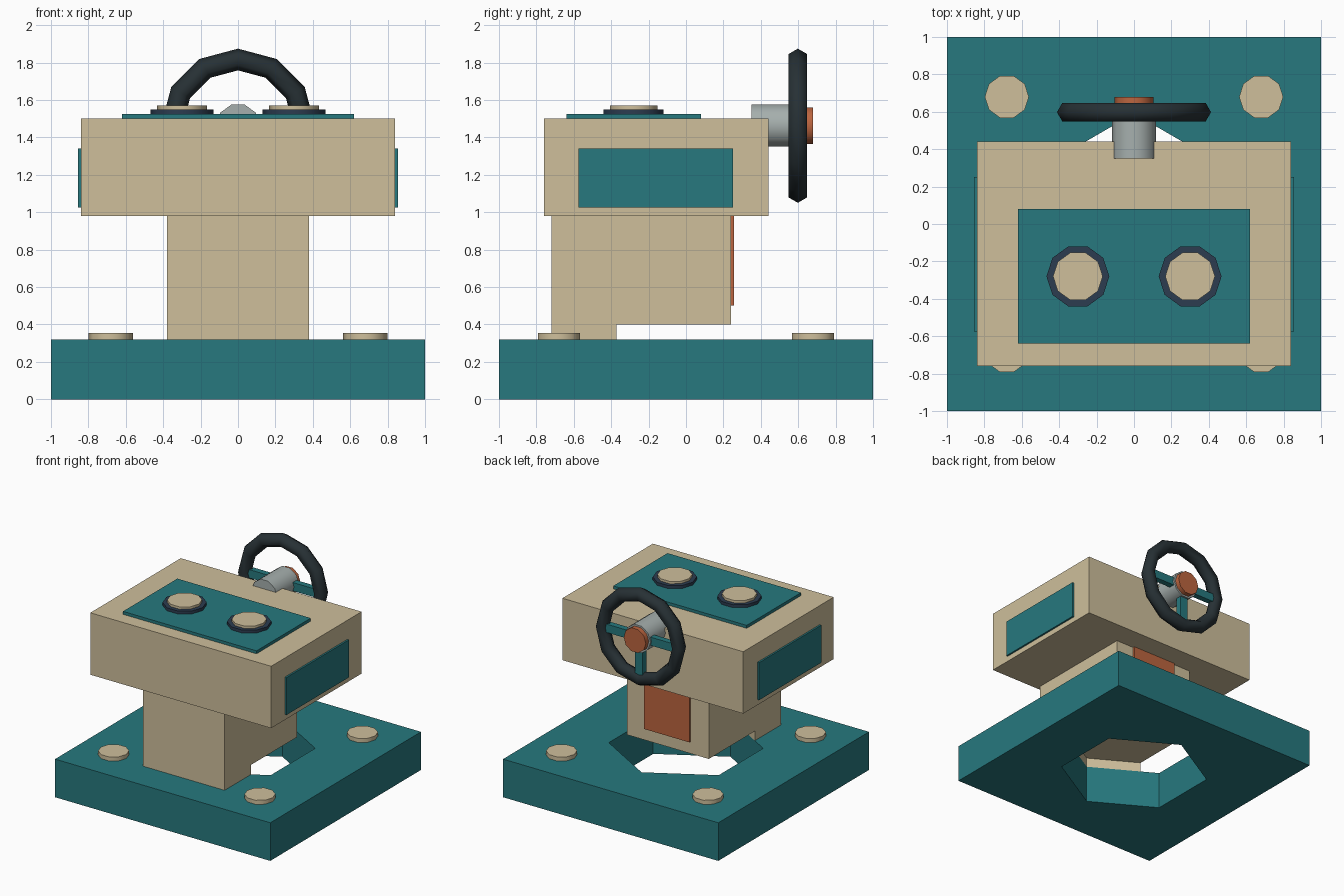
import bpy, bmesh, math

if "Cube" in bpy.data.objects:
    bpy.data.objects.remove(bpy.data.objects["Cube"])


def material(name, rgb):
    m = bpy.data.materials.new(name)
    m.diffuse_color = (*rgb, 1)
    m.use_nodes = True
    m.node_tree.nodes["Principled BSDF"].inputs["Base Color"].default_value = m.diffuse_color
    return m


TEAL = material("teal", (0.02, 0.19, 0.21))
BEIGE = material("beige", (0.62, 0.52, 0.33))
ORANGE = material("orange", (0.50, 0.13, 0.05))
NAVY = material("navy", (0.025, 0.045, 0.08))
RUBBER = material("rubber", (0.02, 0.03, 0.035))
STEEL = material("steel", (0.38, 0.43, 0.42))


def add_mesh(name, bm, mat):
    bmesh.ops.recalc_face_normals(bm, faces=bm.faces)
    me = bpy.data.meshes.new(name)
    bm.to_mesh(me)
    bm.free()
    ob = bpy.data.objects.new(name, me)
    bpy.context.collection.objects.link(ob)
    if mat:
        me.materials.append(mat)
    return ob


def select(ob):
    bpy.ops.object.select_all(action='DESELECT')
    ob.select_set(True)
    bpy.context.view_layer.objects.active = ob


def box(name, x, y, z, mat):
    """Box from (min, max) ranges."""
    bm = bmesh.new()
    bmesh.ops.create_cube(bm, size=1)
    for v in bm.verts:
        v.co = [(r[0] + r[1]) / 2 + c * (r[1] - r[0]) for c, r in zip(v.co, (x, y, z))]
    return add_mesh(name, bm, mat)


def prism(name, n, r, centre, span, mat, start=0.0, along_y=False, smooth=True):
    """Regular n-sided prism along z (or y) over the given span."""
    bm = bmesh.new()
    rings = []
    for s in span:
        ring = []
        for i in range(n):
            a = start + 2 * math.pi * i / n
            u, w = centre[0] + r * math.cos(a), centre[1] + r * math.sin(a)
            ring.append(bm.verts.new((u, s, w) if along_y else (u, w, s)))
        rings.append(ring)
        bm.faces.new(ring)
    for i in range(n):
        j = (i + 1) % n
        bm.faces.new((rings[0][i], rings[0][j], rings[1][j], rings[1][i]))
    ob = add_mesh(name, bm, mat)
    if smooth:
        select(ob)
        bpy.ops.object.shade_smooth_by_angle(angle=math.radians(40))
    return ob


# Base plate and column, both cut by one hexagonal well
base = box("base_plate", (-1, 1), (-1, 1), (0, 0.32), TEAL)
column = box("column", (-0.38, 0.38), (-0.72, 0.24), (0.32, 0.98), BEIGE)
cutter = prism("well_cutter", 6, 0.59, (0, 0), (-0.1, 0.4), None,
               start=math.pi / 2, smooth=False)
cutter.hide_render = True
for ob in (base, column):
    mod = ob.modifiers.new("well", 'BOOLEAN')
    mod.operation = 'DIFFERENCE'
    mod.solver = 'EXACT'
    mod.object = cutter
    select(ob)
    bpy.ops.object.modifier_apply(modifier=mod.name)
bpy.data.objects.remove(cutter)

# Corner studs
for sx in (-1, 1):
    for sy in (-1, 1):
        prism("corner_stud", 10, 0.118, (0.68 * sx, 0.68 * sy), (0.31, 0.354), BEIGE)

# Head block with its panels
box("head", (-0.84, 0.84), (-0.76, 0.44), (0.98, 1.5), BEIGE)
box("top_panel", (-0.62, 0.62), (-0.64, 0.08), (1.49, 1.525), TEAL)
box("back_panel", (-0.21, 0.21), (0.23, 0.256), (0.5, 0.98), ORANGE)
for s in (-1, 1):
    side = sorted((0.83 * s, 0.855 * s))
    box("side_panel", side, (-0.575, 0.25), (1.025, 1.34), TEAL)
    # Top buttons
    prism("button_rim", 10, 0.168, (0.3 * s, -0.28), (1.515, 1.55), NAVY)
    prism("button", 10, 0.133, (0.3 * s, -0.28), (1.54, 1.57), BEIGE)

# Wheel hub and cap
WZ = 1.4625
prism("wheel_hub", 10, 0.118, (0, WZ), (0.35, 0.64), STEEL, along_y=True)
prism("hub_cap", 10, 0.103, (0, WZ), (0.63, 0.68), ORANGE, along_y=True)

# Wheel rim
bpy.ops.mesh.primitive_torus_add(major_segments=12, minor_segments=6,
                                 major_radius=0.354, minor_radius=0.058,
                                 location=(0, 0.598, WZ), rotation=(math.pi / 2, 0, 0))
rim = bpy.context.object
rim.name = "wheel_rim"
rim.data.materials.append(RUBBER)
bpy.ops.object.shade_smooth()

# Spokes
for s in (-1, 1):
    box("side_spoke", sorted((0.06 * s, 0.35 * s)), (0.575, 0.625), (WZ - 0.035, WZ + 0.035), TEAL)
box("lower_spoke", (-0.035, 0.035), (0.575, 0.625), (WZ - 0.35, WZ - 0.06), TEAL)
